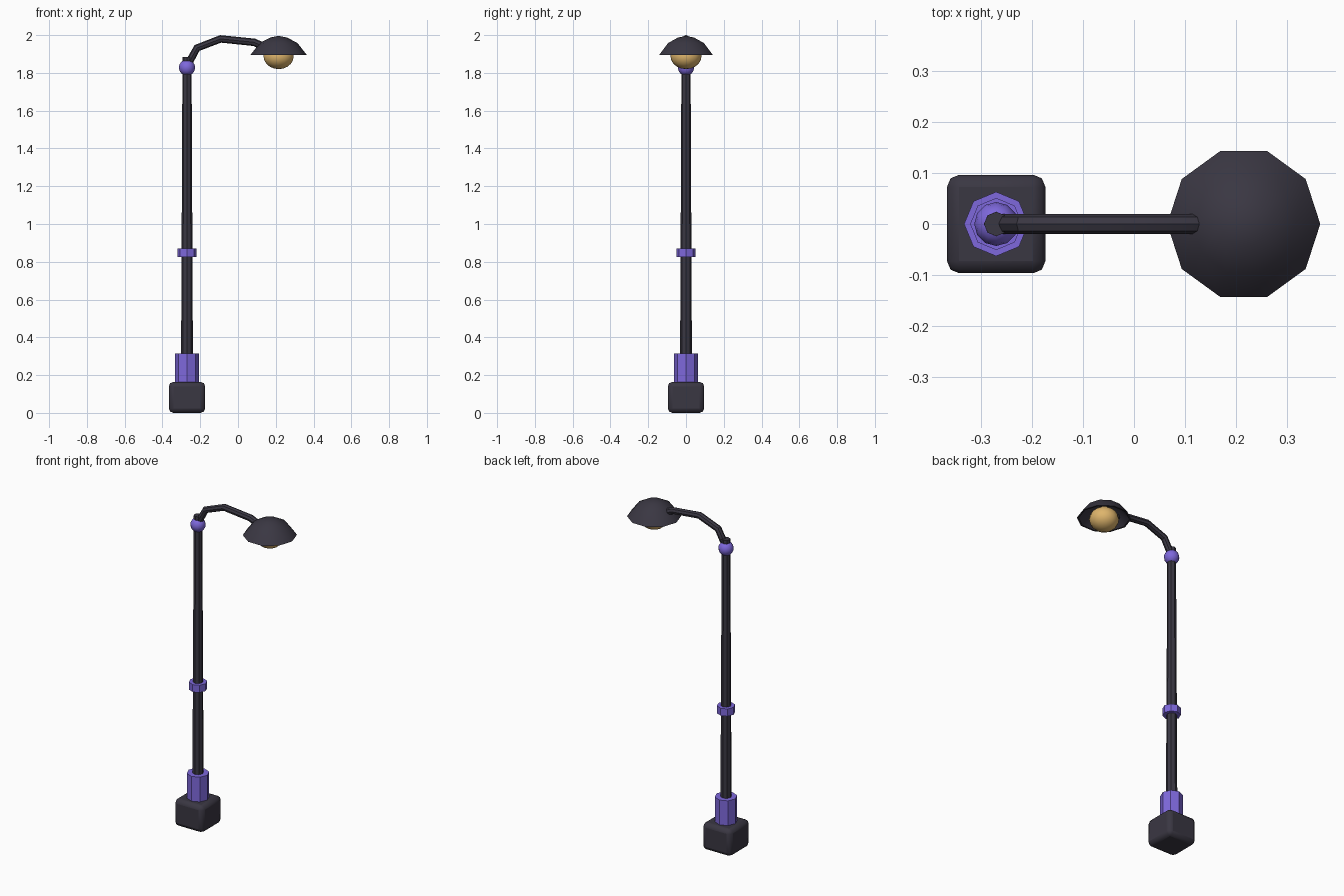
import bpy, bmesh, math

if "Cube" in bpy.data.objects:
    bpy.data.objects.remove(bpy.data.objects["Cube"])

POLE_X, LAMP_X = -0.27, 0.215


def material(name, rgb):
    m = bpy.data.materials.new(name)
    m.diffuse_color = (*rgb, 1)
    m.use_nodes = True
    m.node_tree.nodes["Principled BSDF"].inputs["Base Color"].default_value = m.diffuse_color
    return m


DARK = material("dark_metal", (0.042, 0.038, 0.055))
PURPLE = material("purple_trim", (0.21, 0.14, 0.72))
GOLD = material("warm_glass", (0.73, 0.46, 0.15))


def finish(obj, mat, angle=30):
    obj.data.materials.append(mat)
    bpy.ops.object.select_all(action='DESELECT')
    obj.select_set(True)
    bpy.context.view_layer.objects.active = obj
    bpy.ops.object.shade_smooth_by_angle(angle=math.radians(angle))
    return obj


def lathe(name, x, profile, sides, mat, angle=30):
    """Revolve (radius, z) points about a vertical axis; ends are capped."""
    bm = bmesh.new()
    rings = []
    for r, z in profile:
        if r == 0:
            rings.append([bm.verts.new((x, 0, z))] * sides)
        else:
            rings.append([bm.verts.new((x + r * math.cos(2 * math.pi * i / sides),
                                        r * math.sin(2 * math.pi * i / sides), z))
                          for i in range(sides)])
    for a, b in zip(rings, rings[1:]):
        for i in range(sides):
            j = (i + 1) % sides
            bm.faces.new(list(dict.fromkeys((a[i], a[j], b[j], b[i]))))
    for ring, (r, z) in ((rings[0], profile[0]), (rings[-1], profile[-1])):
        if r:
            bm.faces.new(ring)
    bmesh.ops.recalc_face_normals(bm, faces=bm.faces)
    me = bpy.data.meshes.new(name)
    bm.to_mesh(me)
    bm.free()
    obj = bpy.data.objects.new(name, me)
    bpy.context.collection.objects.link(obj)
    return finish(obj, mat, angle)


def ball(name, x, z, r, rz, segments, rings, mat):
    bpy.ops.mesh.primitive_uv_sphere_add(segments=segments, ring_count=rings,
                                         radius=1, location=(x, 0, z))
    obj = bpy.context.object
    obj.name = name
    obj.scale = (r, r, rz)
    bpy.ops.object.transform_apply(location=False, rotation=False, scale=True)
    return finish(obj, mat, 60)


# Rounded block at the foot
bpy.ops.mesh.primitive_cube_add(size=1, location=(POLE_X, 0, 0.082))
base = bpy.context.object
base.name = "base_block"
base.scale = (0.193, 0.193, 0.164)
bpy.ops.object.transform_apply(location=False, rotation=False, scale=True)
bevel = base.modifiers.new("rounding", 'BEVEL')
bevel.width, bevel.segments = 0.024, 2
finish(base, DARK)

# Tapered octagonal pole with its trim
lathe("pole", POLE_X, [(0.032, 0.15), (0.024, 1.885)], 8, DARK)
lathe("foot_collar", POLE_X, [(0.063, 0.155), (0.063, 0.315)], 8, PURPLE)
lathe("middle_ring", POLE_X, [(0.051, 0.825), (0.051, 0.87)], 8, PURPLE)
ball("top_ball", POLE_X, 1.828, 0.043, 0.043, 12, 8, PURPLE)

# Curved arm: a round tube along a bent path
path = [(-0.262, 1.85), (-0.217, 1.932), (-0.092, 1.98), (0.085, 1.962), (0.135, 1.94)]
curve = bpy.data.curves.new("arm", 'CURVE')
curve.dimensions = '3D'
curve.bevel_depth, curve.bevel_resolution = 0.02, 2
curve.use_fill_caps = True
spline = curve.splines.new('POLY')
spline.points.add(len(path) - 1)
for p, (x, z) in zip(spline.points, path):
    p.co = (x, 0, z, 1)
arm = bpy.data.objects.new("arm", curve)
bpy.context.collection.objects.link(arm)
bpy.ops.object.select_all(action='DESELECT')
arm.select_set(True)
bpy.context.view_layer.objects.active = arm
bpy.ops.object.convert(target='MESH')
finish(bpy.context.object, DARK)

# Hollow ten-sided shade and the bulb under it
lathe("lamp_shade", LAMP_X,
      [(0, 1.996), (0.045, 1.987), (0.1, 1.958), (0.15, 1.894),
       (0.14, 1.894), (0.094, 1.948), (0.042, 1.976), (0, 1.984)], 10, DARK, 40)
ball("bulb", LAMP_X, 1.888, 0.082, 0.068, 14, 10, GOLD)
